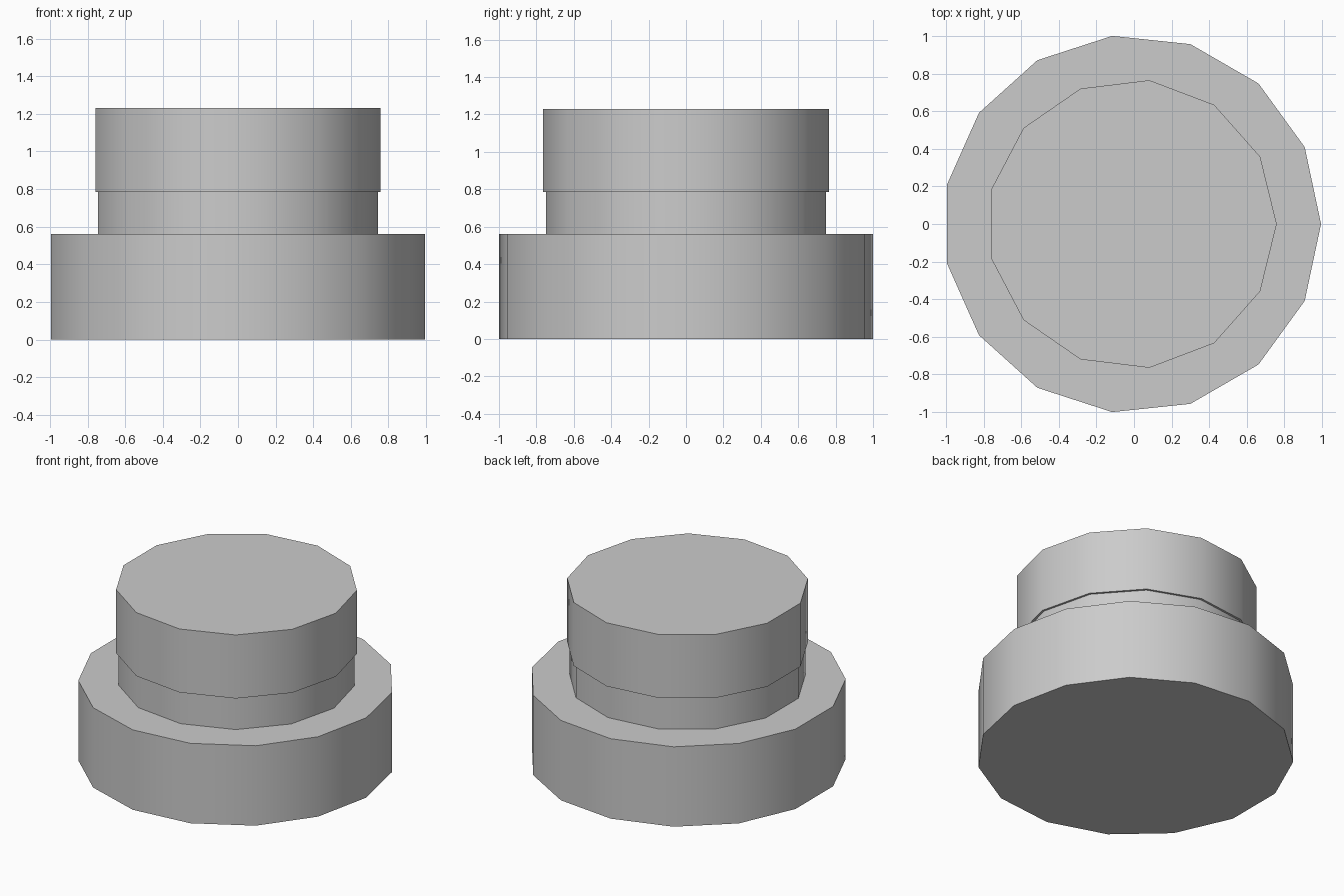
import bpy
import math

old = bpy.data.objects.get("Cube")
if old:
    bpy.data.objects.remove(old, do_unlink=True)

# Single plain grey finish
GREY = (0.6, 0.6, 0.6, 1.0)
grey = bpy.data.materials.new("plain grey")
grey.use_nodes = True
grey.diffuse_color = GREY
grey.node_tree.nodes["Principled BSDF"].inputs["Base Color"].default_value = GREY

AXIS_X = -0.011  # the odd-sided rings are wider towards +x


def drum(name, sides, radius, bottom, top):
    """Upright faceted cylinder with a corner on +x and smooth walls."""
    bpy.ops.mesh.primitive_cylinder_add(
        vertices=sides, radius=radius, depth=top - bottom,
        location=(AXIS_X, 0, (bottom + top) / 2),
        rotation=(0, 0, -math.pi / 2))  # first corner moves from +y to +x
    obj = bpy.context.object
    obj.name = name
    obj.data.materials.append(grey)
    bpy.ops.object.transform_apply(location=False, rotation=True, scale=True)
    bpy.ops.object.shade_smooth_by_angle(angle=math.radians(35))
    return obj


# Wide base, slightly recessed neck, and cap
drum("base", 15, 1.0055, 0.0, 0.56)
drum("neck", 13, 0.755, 0.56, 0.785)
drum("cap", 13, 0.77, 0.785, 1.23)
